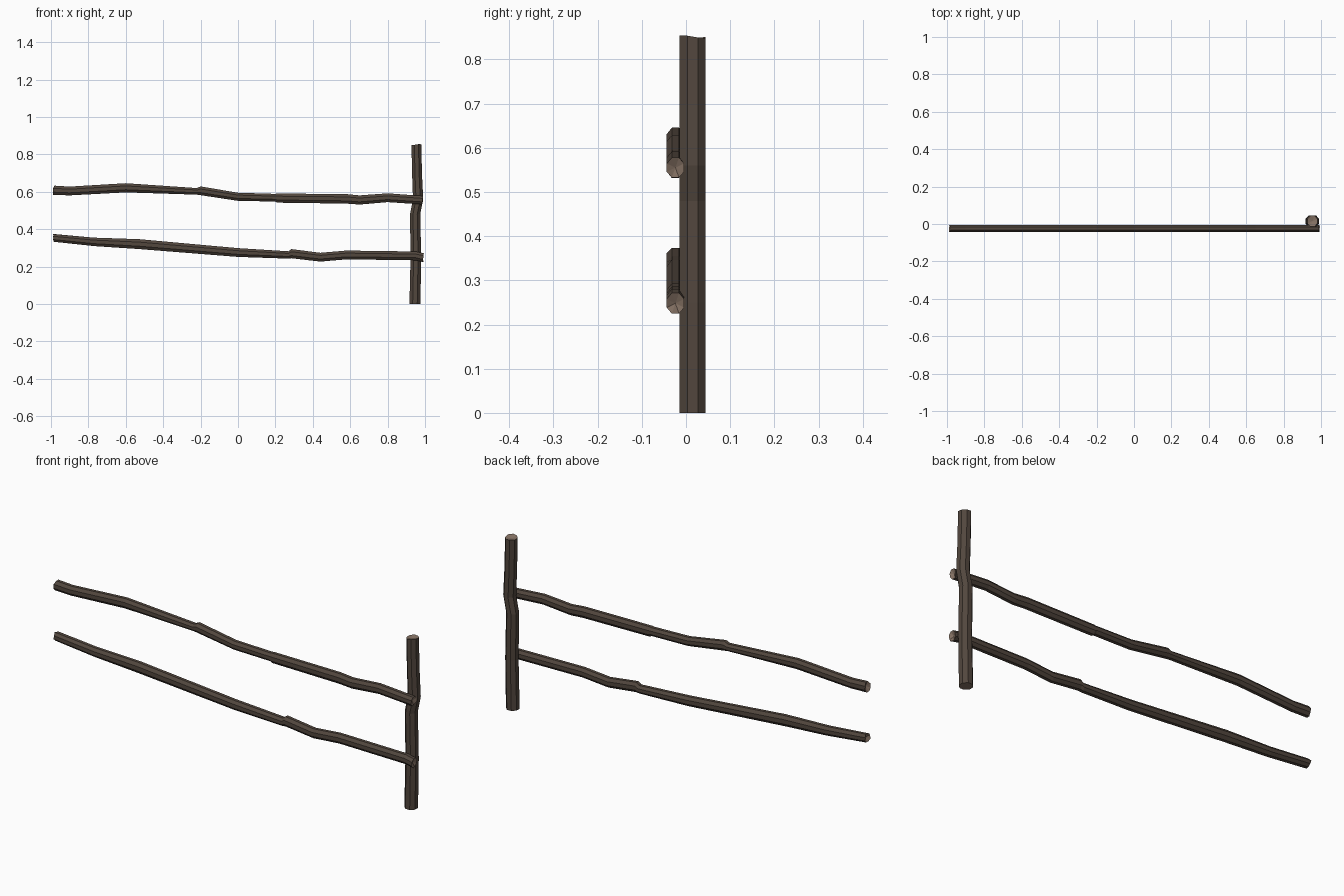
import bpy, bmesh, math, random
from mathutils import Vector

if "Cube" in bpy.data.objects:
    bpy.data.objects.remove(bpy.data.objects["Cube"])

random.seed(4)
SIDES = 8


def material(name, rgb):
    m = bpy.data.materials.new(name)
    m.diffuse_color = (*rgb, 1)
    m.use_nodes = True
    m.node_tree.nodes["Principled BSDF"].inputs["Base Color"].default_value = m.diffuse_color
    return m


bark = material("dark bark", (0.085, 0.063, 0.048))
wood = material("cut wood", (0.23, 0.165, 0.125))


def branch(name, stations, axis, dips):
    """Rough pole: each station is (centre, radius across, radius in y)."""
    bm = bmesh.new()
    rings = []
    last = len(stations) - 1
    for k, (c, ra, ry) in enumerate(stations):
        ring = []
        for i in range(SIDES):
            a = 2 * math.pi * (i + 0.5) / SIDES
            u, v = math.cos(a) * ra * 1.06, math.sin(a) * ry * 1.06
            off = Vector((0, v, u)) if axis == 'X' else Vector((u, v, 0))
            p = Vector(c) + off
            # ragged upper / outer ends
            if axis == 'X' and k in (0, last):
                p.x += random.uniform(-0.006, 0.006)
            if axis == 'Z' and k == last:
                p.z += random.uniform(-0.004, 0.003)
            ring.append(bm.verts.new(p))
        rings.append(ring)
    for r0, r1 in zip(rings, rings[1:]):
        for i in range(SIDES):
            j = (i + 1) % SIDES
            bm.faces.new((r0[i], r0[j], r1[j], r1[i]))
    # cut ends, fanned to a slightly sunken middle
    direction = Vector((1, 0, 0)) if axis == 'X' else Vector((0, 0, 1))
    for ring, c, d in ((rings[0], stations[0][0], dips[0]),
                       (rings[-1], stations[-1][0], -dips[1])):
        mid = bm.verts.new(Vector(c) + direction * d)
        for i in range(SIDES):
            f = bm.faces.new((ring[i], ring[(i + 1) % SIDES], mid))
            f.material_index = 1
    bmesh.ops.recalc_face_normals(bm, faces=bm.faces)
    me = bpy.data.meshes.new(name)
    bm.to_mesh(me)
    bm.free()
    me.materials.append(bark)
    me.materials.append(wood)
    ob = bpy.data.objects.new(name, me)
    bpy.context.collection.objects.link(ob)


# upright post with a kink above the middle
post = [(0.0, 0.946, 0.030), (0.25, 0.951, 0.029), (0.48, 0.947, 0.028),
        (0.56, 0.963, 0.028), (0.70, 0.957, 0.027), (0.852, 0.954, 0.027)]
branch("post", [((x, 0.015, z), r, 0.030) for z, x, r in post], 'Z', (0, 0.008))

# crooked rails: (x, z, half height)
upper = [(-0.985, 0.608, 0.025), (-0.90, 0.604, 0.024), (-0.60, 0.621, 0.025),
         (-0.22, 0.602, 0.018), (-0.20, 0.605, 0.024), (0.0, 0.573, 0.022),
         (0.20, 0.568, 0.021), (0.21, 0.566, 0.025), (0.58, 0.562, 0.026),
         (0.65, 0.556, 0.025), (0.80, 0.568, 0.024), (0.985, 0.555, 0.023)]
lower = [(-0.985, 0.353, 0.021), (-0.77, 0.332, 0.023), (-0.53, 0.320, 0.027),
         (0.0, 0.275, 0.024), (0.27, 0.262, 0.020), (0.285, 0.269, 0.025),
         (0.44, 0.250, 0.024), (0.58, 0.262, 0.024), (0.95, 0.257, 0.024),
         (0.988, 0.248, 0.024)]
for name, pts in (("upper_rail", upper), ("lower_rail", lower)):
    branch(name, [((x, -0.024, z), r, 0.020) for x, z, r in pts], 'X', (0.012, 0.008))
